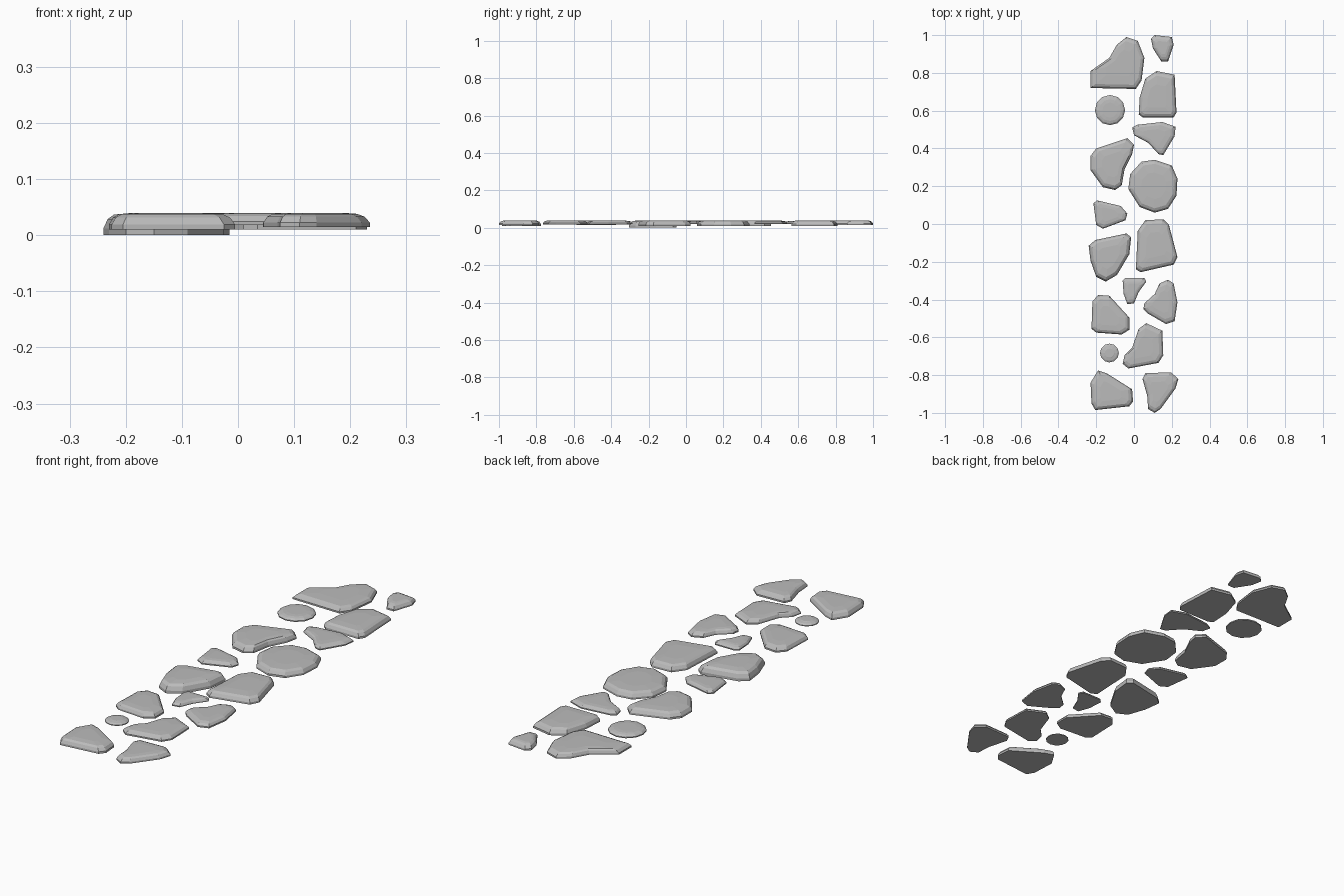
import bpy
import bmesh
import math
from mathutils import Vector

default_cube = bpy.data.objects.get("Cube")
if default_cube:
    bpy.data.objects.remove(default_cube, do_unlink=True)

# Single stone colour
stone_grey = bpy.data.materials.new("stone_grey")
stone_grey.use_nodes = True
colour = (0.5, 0.5, 0.5, 1)
stone_grey.diffuse_color = colour
stone_grey.node_tree.nodes["Principled BSDF"].inputs["Base Color"].default_value = colour


def stone(name, base, top, *outline):
    """Flagstone: outline in hundredths, short upright foot, sloped side, chamfer, shallow crown."""
    points = [Vector(p) / 100 for p in outline]
    centre = sum(points, Vector((0, 0))) / len(points)
    radius = sum((p - centre).length for p in points) / len(points)
    height = top - base
    # Each level is (inset from the outline, height)
    levels = [
        (0, base),
        (0, base + height * 0.3),
        (0.009, base + height * 0.72),
        (0.022, top - height * 0.08),
        (radius * 0.5, top),
    ]
    bm = bmesh.new()
    rings = []
    for inset, z in levels:
        scale = 1 - inset / radius
        flat = [centre + (p - centre) * scale for p in points]
        rings.append([bm.verts.new((p.x, p.y, z)) for p in flat])
    count = len(points)
    for lower, upper in zip(rings, rings[1:]):
        for i in range(count):
            j = (i + 1) % count
            bm.faces.new((lower[i], lower[j], upper[j], upper[i]))
    bm.faces.new(rings[0])
    bm.faces.new(rings[-1])
    bmesh.ops.recalc_face_normals(bm, faces=bm.faces)
    mesh = bpy.data.meshes.new(name)
    bm.to_mesh(mesh)
    bm.free()
    mesh.materials.append(stone_grey)
    stone_object = bpy.data.objects.new(name, mesh)
    bpy.context.collection.objects.link(stone_object)
    return stone_object


def pebble(name, base, top, x, y, radius, sides=12):
    """Round stepping stone."""
    angles = [math.tau * i / sides for i in range(sides)]
    outline = [(x + radius * math.cos(a), y + radius * math.sin(a)) for a in angles]
    return stone(name, base, top, *outline)


# Back end of the path
stone("back_left_slab", 0.015, 0.04, (-23, 72), (-23, 81), (-13, 88), (-9, 95), (-4, 99),
      (2, 97), (5.5, 88), (4, 76), (1, 71.5))
stone("back_corner_chip", 0.015, 0.04, (9, 98), (11, 100), (20, 99), (21, 95), (18, 86),
      (14.5, 86), (10, 93))
stone("back_right_block", 0.01, 0.04, (2.5, 58), (3, 67), (6, 77), (12, 81), (21.5, 79),
      (22.5, 59), (21, 56.5), (4.5, 56.5))
pebble("back_round_pebble", 0.02, 0.036, -12.7, 60.3, 8)
stone("back_wedge", 0.02, 0.038, (-1, 51), (1.5, 52.5), (15, 54), (22, 51.5), (21.5, 46.5),
      (15.5, 36.5), (13, 37), (7.5, 43), (0, 47))

# Middle of the path
stone("middle_left_shield", 0.01, 0.04, (-23, 36), (-20, 40), (-3.5, 45.5), (0, 42), (-1, 37),
      (-5, 29), (-6.5, 20.5), (-10, 18), (-16.5, 19.5), (-23, 28.5))
stone("middle_round_slab", 0.01, 0.04, (-3, 18.5), (-2, 26.5), (4, 33), (11, 34), (20, 31),
      (23, 24), (22.5, 15), (18, 8), (11, 6), (3, 9))
stone("middle_left_chip", 0.02, 0.038, (-21.5, 11), (-19.5, 12.5), (-7, 9.5), (-3.5, 5.5),
      (-4.5, 2), (-16.5, -2.5), (-20, -0.5))
stone("middle_right_block", 0.01, 0.04, (1, -24), (2, -3.5), (6, 2), (15.5, 2.5), (18.5, -0.5),
      (23, -17.5), (21, -21.5), (3.5, -25.5))
stone("middle_deep_shield", 0, 0.04, (-24, -11.5), (-20.5, -8.5), (-4, -5), (-1.5, -7),
      (-2.5, -16), (-9, -27), (-15, -30.5), (-20, -28), (-23, -19.5))
stone("middle_centre_chip", 0.02, 0.037, (-6, -30), (-4.5, -28.5), (5.5, -28.5), (6.5, -30.5),
      (2.5, -36), (0, -42), (-3.5, -42.5), (-5.5, -37))

# Front end of the path
stone("front_right_fin", 0.018, 0.04, (5, -45), (5.5, -42), (11, -37), (13.5, -31.5), (18, -29.5),
      (21, -31.5), (23, -41.5), (21.5, -51.5), (17, -53), (7.5, -47.5))
stone("front_left_wedge", 0.015, 0.04, (-22.5, -55.5), (-22, -41), (-19, -37.5), (-13, -38),
      (-2.5, -49.5), (-2.5, -56), (-6.5, -58.5), (-20, -57.5))
stone("front_centre_slab", 0.018, 0.04, (-6, -74), (-5, -69.5), (-1, -65.5), (2.5, -55.5),
      (6.5, -52.5), (15, -56.5), (15.5, -69.5), (13, -73.5), (-3, -76.5))
pebble("front_round_pebble", 0.024, 0.036, -13, -68.3, 5)
stone("front_left_slab", 0.01, 0.04, (-23, -84), (-19, -77.5), (-14.5, -79), (-1, -87.5),
      (-0.5, -94), (-2.5, -96.5), (-20.5, -98.5), (-22.5, -95))
stone("front_right_tooth", 0.015, 0.04, (4.5, -82), (6, -79), (19.5, -78.5), (23.5, -82),
      (22, -87), (14, -98), (11, -100), (7.5, -98), (7, -91))
